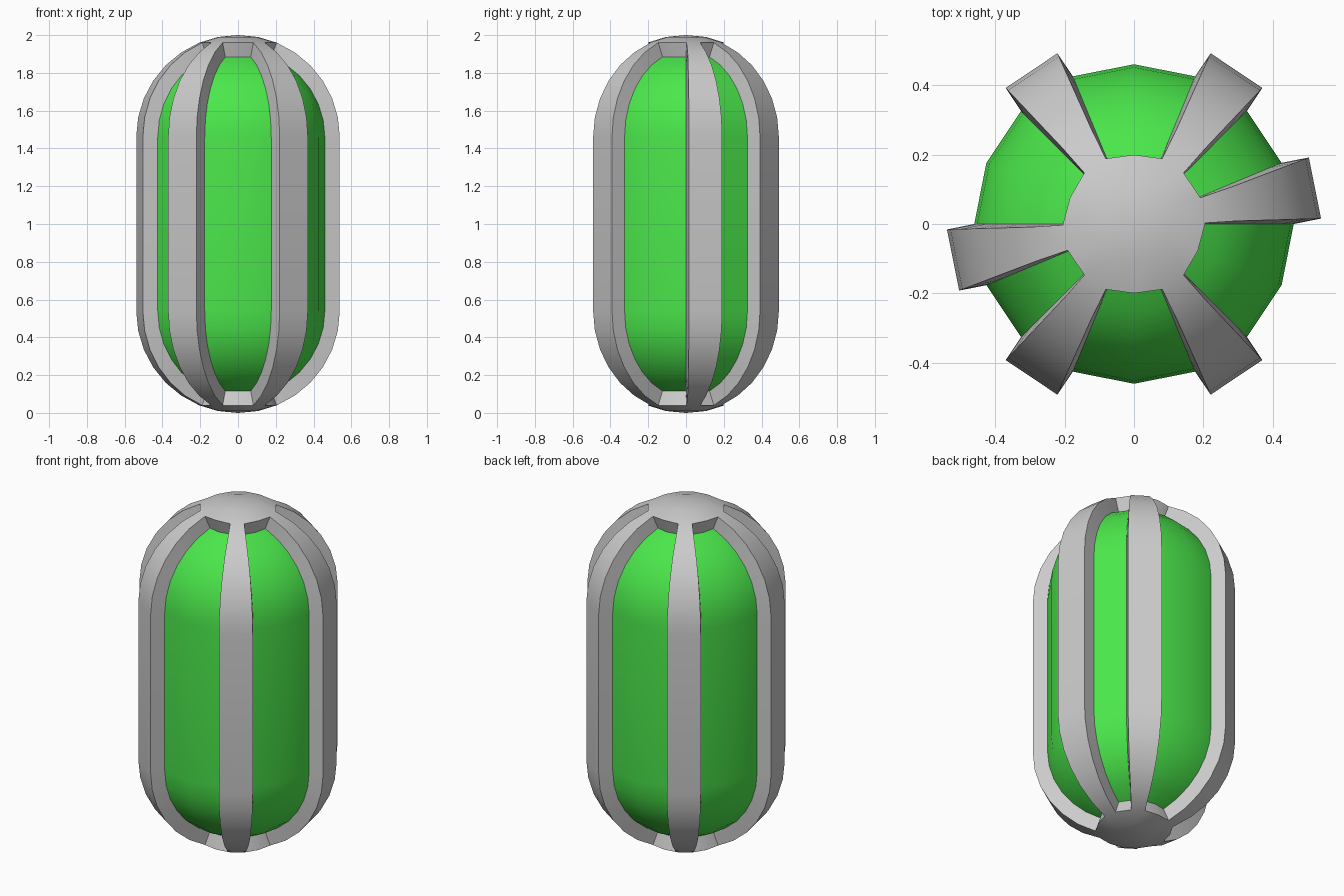
import bpy, bmesh
from math import sin, cos, pi, atan2, radians
from mathutils import Vector

if "Cube" in bpy.data.objects:
    bpy.data.objects.remove(bpy.data.objects["Cube"])

SEG, RINGS = 16, 8           # sides around, steps per rounded end
R, LOW, HIGH = 0.46, 0.54, 1.46
THICK = 0.08
RIBS = {0, 2, 5, 8, 10, 13}  # columns of the capsule that carry a rib


def capsule():
    """Spin a half-capsule profile about z."""
    bm = bmesh.new()
    arc = [i * pi / 2 / RINGS for i in range(RINGS + 1)]
    pts = [(R * sin(a), LOW - R * cos(a)) for a in arc]
    pts += [(R * cos(a), HIGH + R * sin(a)) for a in arc]
    vs = [bm.verts.new((x, 0, z)) for x, z in pts]
    es = [bm.edges.new(p) for p in zip(vs, vs[1:])]
    bmesh.ops.spin(bm, geom=vs + es, cent=(0, 0, 0), axis=(0, 0, 1),
                   angle=2 * pi, steps=SEG)
    bmesh.ops.remove_doubles(bm, verts=bm.verts[:], dist=1e-4)
    bmesh.ops.recalc_face_normals(bm, faces=bm.faces[:])
    return bm


def in_cage(face):
    """Rib columns plus the round cap at each end."""
    c = face.calc_center_median()
    column = int((atan2(c.y, c.x) % (2 * pi)) / (2 * pi / SEG))
    return column in RIBS or abs(c.z - 1) > HIGH - 1 + R * cos(pi / 8)


def finish(bm, name):
    me = bpy.data.meshes.new(name)
    bm.to_mesh(me)
    bm.free()
    ob = bpy.data.objects.new(name, me)
    bpy.context.collection.objects.link(ob)
    bpy.ops.object.select_all(action='DESELECT')
    ob.select_set(True)
    bpy.context.view_layer.objects.active = ob
    bpy.ops.object.shade_smooth_by_angle(angle=radians(30))
    return ob


# Green panels between the ribs
bm = capsule()
bmesh.ops.delete(bm, geom=[f for f in bm.faces if in_cage(f)], context='FACES')
panels = finish(bm, "green_panels")
green = bpy.data.materials.new("green")
green.diffuse_color = (0.07, 0.8, 0.07, 1)
green.use_nodes = True
green.node_tree.nodes["Principled BSDF"].inputs["Base Color"].default_value = green.diffuse_color
panels.data.materials.append(green)

# Grey cage: six ribs joined by end caps, raised outward
bm = capsule()
bmesh.ops.delete(bm, geom=[f for f in bm.faces if not in_cage(f)], context='FACES')
bm.normal_update()
push = {v.co.to_tuple(4): v.normal * v.calc_shell_factor() * THICK for v in bm.verts}
base = bm.faces[:]
new = bmesh.ops.extrude_face_region(bm, geom=base)["geom"]
for v in [g for g in new if isinstance(g, bmesh.types.BMVert)]:
    v.co += push[v.co.to_tuple(4)]
bmesh.ops.recalc_face_normals(bm, faces=bm.faces[:])
bmesh.ops.delete(bm, geom=[f for f in base if f.is_valid], context='FACES')
finish(bm, "rib_cage")
